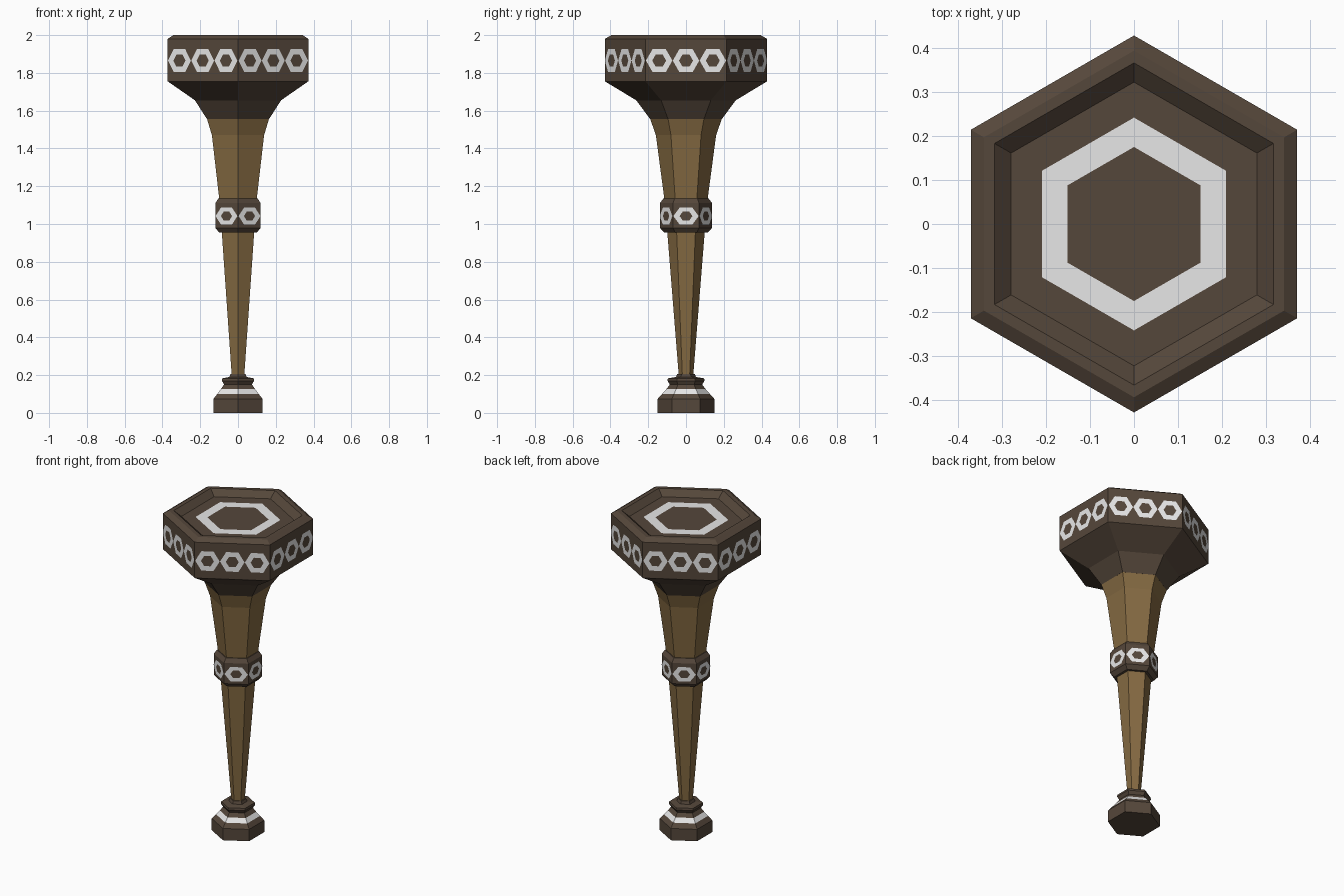
import bpy, bmesh, math
from mathutils import Vector

if "Cube" in bpy.data.objects:
    bpy.data.objects.remove(bpy.data.objects["Cube"])


def material(name, rgb):
    m = bpy.data.materials.new(name)
    m.diffuse_color = (*rgb, 1.0)
    m.use_nodes = True
    m.node_tree.nodes["Principled BSDF"].inputs["Base Color"].default_value = m.diffuse_color
    return m


DARK = material("dark_brown_wood", (0.091, 0.063, 0.043))
GOLD = material("golden_wood", (0.235, 0.145, 0.055))
WHITE = material("white_inlay", (0.8, 0.8, 0.8))


def finish(name, bm, mats):
    me = bpy.data.meshes.new(name)
    bm.to_mesh(me)
    bm.free()
    for m in mats:
        me.materials.append(m)
    ob = bpy.data.objects.new(name, me)
    bpy.context.collection.objects.link(ob)
    return ob


def hex_lathe(name, profile, mats, white_bands=()):
    """Six-sided turned part; profile is (apothem, z) from bottom to top, capped.
    Bands listed in white_bands use the second material."""
    bm = bmesh.new()
    rings = []
    for a, z in profile:
        r = a / math.cos(math.pi / 6)
        rings.append([bm.verts.new((r * math.cos(math.pi / 6 + k * math.pi / 3),
                                    r * math.sin(math.pi / 6 + k * math.pi / 3), z))
                      for k in range(6)])
    for i in range(len(rings) - 1):
        lo, hi = rings[i], rings[i + 1]
        for k in range(6):
            n = (k + 1) % 6
            f = bm.faces.new((lo[k], lo[n], hi[n], hi[k]))
            f.material_index = 1 if i in white_bands else 0
    bm.faces.new(rings[0][::-1])
    bm.faces.new(rings[-1])
    return finish(name, bm, mats)


def hex_inlays(name, apothem, z, offsets, outer, inner):
    """Thin hexagonal rings on all six sides; outer/inner are (half width, half height)."""
    bm = bmesh.new()
    for side in range(6):
        ang = side * math.pi / 3
        normal = Vector((math.cos(ang), math.sin(ang), 0))
        along = Vector((-math.sin(ang), math.cos(ang), 0))
        for off in offsets:
            c = normal * (apothem + 0.002) + along * off + Vector((0, 0, z))
            loops = []
            for w, h in (outer, inner):
                loops.append([bm.verts.new(
                    c + along * (w * math.cos(k * math.pi / 3))
                    + Vector((0, 0, h * math.sin(k * math.pi / 3) / math.sin(math.pi / 3))))
                    for k in range(6)])
            o, n = loops
            for k in range(6):
                j = (k + 1) % 6
                bm.faces.new((o[k], o[j], n[j], n[k]))
    return finish(name, bm, [WHITE])


# Foot with a white stripe on its sloped shoulder
hex_lathe("foot", [(0.13, 0), (0.13, 0.074), (0.109, 0.101), (0.09, 0.126),
                   (0.074, 0.15), (0.085, 0.17), (0.083, 0.183),
                   (0.046, 0.19), (0.04, 0.207)], [DARK, WHITE], {2})

# Tapered shaft, flaring toward the top
hex_lathe("shaft", [(0.033, 0.195), (0.086, 0.96), (0.099, 1.13),
                    (0.138, 1.47), (0.164, 1.556)], [GOLD])

# Collar around the shaft
hex_lathe("collar", [(0.1, 0.955), (0.12, 0.98), (0.12, 1.11), (0.104, 1.135)], [DARK])
hex_inlays("collar_inlays", 0.12, 1.042, [0], (0.067, 0.045), (0.034, 0.024))

# Flared head with a recessed top that carries a white hexagonal ring
hex_lathe("head", [(0.164, 1.555), (0.228, 1.655), (0.372, 1.755), (0.372, 1.98),
                   (0.342, 2.0), (0.318, 2.0), (0.28, 1.965), (0.21, 1.965),
                   (0.152, 1.965)], [DARK, WHITE], {7})
hex_inlays("head_inlays", 0.372, 1.865, [-0.142, 0, 0.142], (0.07, 0.061), (0.037, 0.032))
